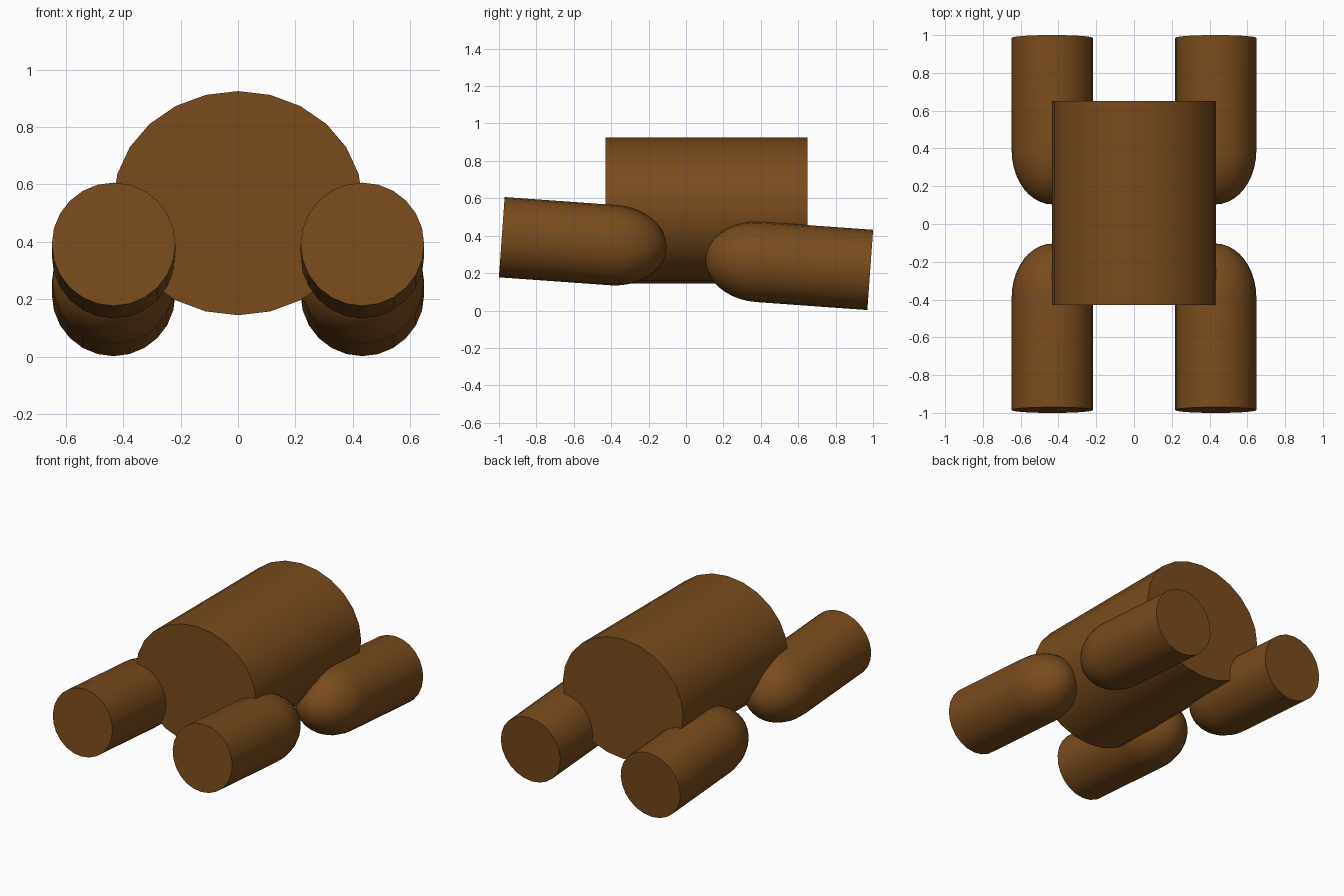
import bpy, bmesh, math
from mathutils import Vector

if "Cube" in bpy.data.objects:
    bpy.data.objects.remove(bpy.data.objects["Cube"])

SIDES = 24
brown = bpy.data.materials.new("brown")
brown.diffuse_color = (0.19, 0.07, 0.012, 1)
brown.use_nodes = True
brown.node_tree.nodes["Principled BSDF"].inputs["Base Color"].default_value = brown.diffuse_color


def finish(obj):
    obj.data.materials.append(brown)
    bpy.ops.object.select_all(action='DESELECT')
    obj.select_set(True)
    bpy.context.view_layer.objects.active = obj
    bpy.ops.object.shade_smooth_by_angle(angle=math.radians(35))


def lathe(name, profile, location, direction, scale=(1, 1, 1)):
    """Revolve (radius, height) points round local z, then aim z along direction."""
    bm = bmesh.new()
    rings = []
    for r, h in profile:
        ring = []
        for i in range(SIDES):
            a = 2 * math.pi * i / SIDES
            ring.append(bm.verts.new((r * math.cos(a), r * math.sin(a), h)))
        rings.append(ring)
    for a, b in zip(rings, rings[1:]):
        for i in range(SIDES):
            j = (i + 1) % SIDES
            bm.faces.new((a[i], a[j], b[j], b[i]))
    bm.faces.new(rings[0][::-1])
    bm.faces.new(rings[-1])
    bmesh.ops.remove_doubles(bm, verts=bm.verts, dist=1e-5)
    bmesh.ops.recalc_face_normals(bm, faces=bm.faces)
    mesh = bpy.data.meshes.new(name)
    bm.to_mesh(mesh)
    bm.free()
    obj = bpy.data.objects.new(name, mesh)
    bpy.context.collection.objects.link(obj)
    obj.location = location
    obj.scale = scale
    # tilt about x only, so the facets stay aligned
    d = Vector(direction)
    obj.rotation_euler = (math.atan2(-d.y, d.z), 0, 0)
    finish(obj)
    return obj


# Barrel body, slightly wider than tall
lathe("body", [(1, 0), (1, 1.08)], (0, -0.43, 0.535), (0, 1, 0), (0.435, 0.39, 1))

# Leg profile: flat foot end, straight shaft, long rounded inner end
R, SHAFT, DOME, STEPS = 0.215, 0.595, 0.288, 10
leg = [(R, 0)]
for k in range(STEPS):
    t = 0.5 * math.pi * k / STEPS
    leg.append((R * math.cos(t), SHAFT + DOME * math.sin(t)))
leg.append((0.002, SHAFT + DOME))

# Four legs, all tilted the same way
tilt = math.radians(4.1)
axis = Vector((0, math.cos(tilt), -math.sin(tilt)))
for side, x in (("left", -0.433), ("right", 0.433)):
    lathe("front_leg_" + side, leg, (x, -0.985, 0.392), axis)
    lathe("back_leg_" + side, leg, (x, 0.985, 0.217), -axis)
